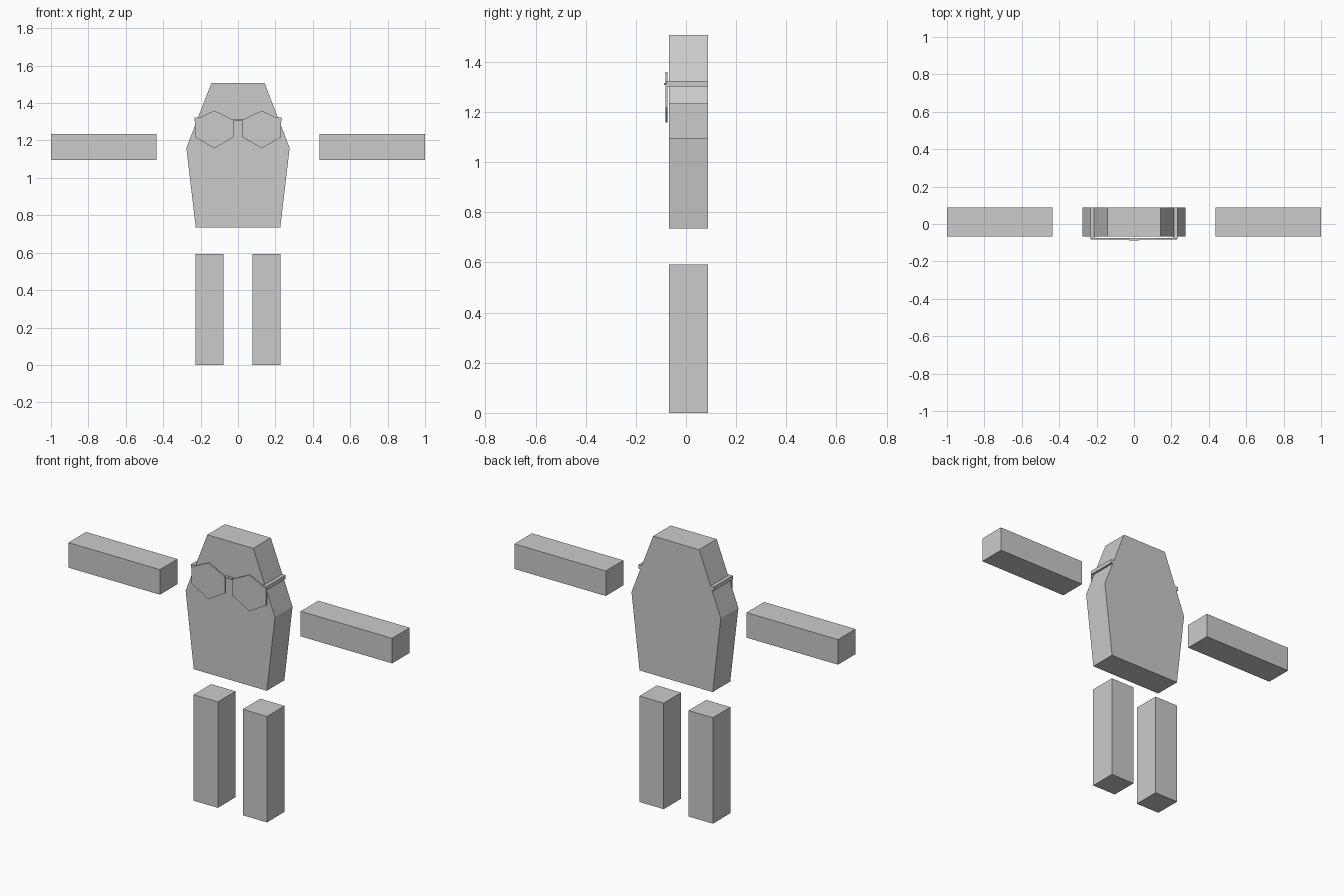
import bpy

if "Cube" in bpy.data.objects:
    bpy.data.objects.remove(bpy.data.objects["Cube"])

grey = bpy.data.materials.new("plain_grey")
grey.diffuse_color = (0.6, 0.6, 0.6, 1)
grey.use_nodes = True
grey.node_tree.nodes["Principled BSDF"].inputs["Base Color"].default_value = grey.diffuse_color

BACK, FRONT = 0.087, -0.068


def prism(name, outline, y0, y1):
    """Extrude a closed x-z outline (counter-clockwise from the front) from y0 to y1."""
    n = len(outline)
    verts = [(x, y, z) for y in (y0, y1) for x, z in outline]
    faces = [tuple(range(n)), tuple(range(2 * n - 1, n - 1, -1))]
    faces += [(i, i + n, (i + 1) % n + n, (i + 1) % n) for i in range(n)]
    mesh = bpy.data.meshes.new(name)
    mesh.from_pydata(verts, [], faces)
    mesh.materials.append(grey)
    obj = bpy.data.objects.new(name, mesh)
    bpy.context.collection.objects.link(obj)
    return obj


def box(name, x0, x1, y0, y1, z0, z1):
    return prism(name, [(x0, z0), (x1, z0), (x1, z1), (x0, z1)], y0, y1)


# Tapered body and head slab
half = [(0.226, 0.735), (0.276, 1.16), (0.142, 1.508)]
prism("body", half + [(-x, z) for x, z in reversed(half)], FRONT, BACK)

for side, s in (("left", -1), ("right", 1)):
    # Arms and legs
    a, b = sorted((s * 0.435, s * 1.0))
    box(side + "_arm", a, b, FRONT, BACK, 1.095, 1.235)
    a, b = sorted((s * 0.077, s * 0.227))
    box(side + "_leg", a, b, FRONT, BACK, 0, 0.592)

    # Hexagonal lens
    cx = s * 0.127
    prism(side + "_lens", [(cx, 1.158), (cx + 0.103, 1.218), (cx + 0.103, 1.31),
                           (cx, 1.36), (cx - 0.103, 1.31), (cx - 0.103, 1.218)],
          -0.082, -0.074)
    # Glasses side bar
    a, b = sorted((s * 0.208, s * 0.233))
    box(side + "_glasses_bar", a, b, -0.08, BACK, 1.302, 1.324)

# Glasses bridge
box("glasses_bridge", -0.026, 0.026, -0.088, -0.074, 1.308, 1.315)
